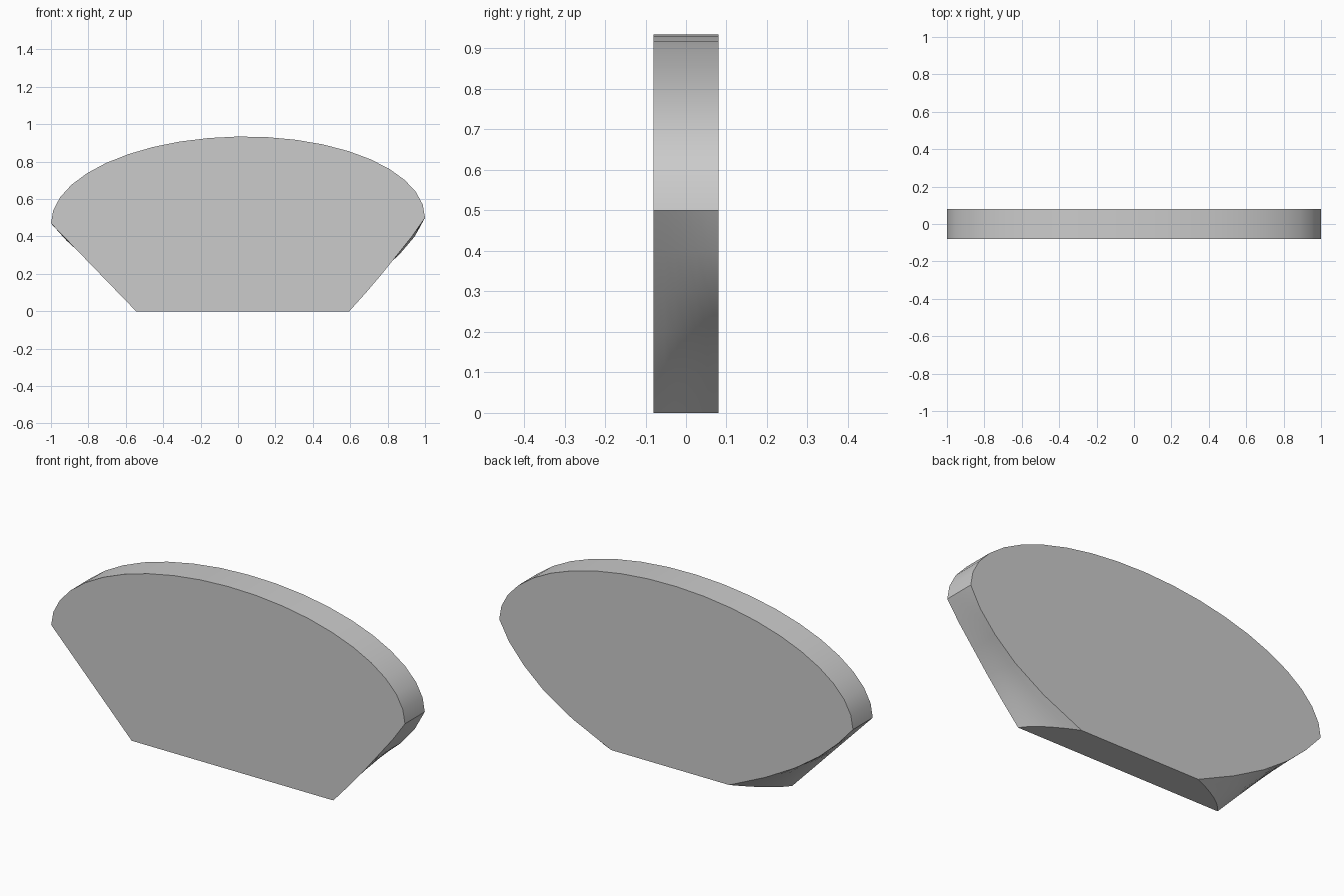
import bpy, bmesh, math

cube = bpy.data.objects.get("Cube")
if cube:
    bpy.data.objects.remove(cube, do_unlink=True)

HALF = 0.08      # half thickness
SLICES = 7       # outlines from back to front
ARC = 20         # segments of the domed top
RIGHT_Z, LEFT_Z = 0.5, 0.47

# Distances of the lower flanks from the middle, at even steps upwards
back_pos = [0.367, 0.585, 0.746, 0.86, 0.945, 1.0]
back_neg = [0.30, 0.505, 0.675, 0.81, 0.915, 1.0]
front_pos = [0.595, 0.685, 0.77, 0.85, 0.93, 1.0]
front_neg = [0.545 + 0.455 * i / 5 for i in range(6)]


def outline(t):
    """Closed outline at t = 0 (back) to 1 (front), as x, z pairs."""
    s = t + 0.55 * t * (1 - t)
    mix = lambda a, b: [p + (q - p) * s for p, q in zip(a, b)]
    pts = [(x, RIGHT_Z * i / 5) for i, x in enumerate(mix(back_pos, front_pos))]
    for k in range(1, ARC):
        a = math.pi * k / ARC
        x = math.cos(a)
        base = (RIGHT_Z + LEFT_Z) / 2 + (RIGHT_Z - LEFT_Z) / 2 * x
        pts.append((x, base + 0.449 * math.sin(a)))
    flank = [(-x, LEFT_Z * i / 5) for i, x in enumerate(mix(back_neg, front_neg))]
    return pts + flank[::-1]


# Loft the outlines into one solid
bm = bmesh.new()
rings = []
for j in range(SLICES):
    t = j / (SLICES - 1)
    y = HALF - 2 * HALF * t
    rings.append([bm.verts.new((x, y, z)) for x, z in outline(t)])
n = len(rings[0])
for a, b in zip(rings, rings[1:]):
    for i in range(n):
        k = (i + 1) % n
        f = bm.faces.new((a[i], a[k], b[k], b[i]))
        f.smooth = i != n - 1          # the base stays flat
    # Hard ridges at the base corners and the widest points
    for i in (0, 5, n - 6, n - 1):
        bm.edges.get((a[i], b[i])).smooth = False

# Flat front and back faces with hard borders
for ring in (rings[0], rings[-1]):
    cap = bm.faces.new(ring)
    cap.smooth = False
    for e in cap.edges:
        e.smooth = False
bmesh.ops.recalc_face_normals(bm, faces=bm.faces)

mesh = bpy.data.meshes.new("domed_slab")
bm.to_mesh(mesh)
bm.free()
slab = bpy.data.objects.new("domed_slab", mesh)
bpy.context.collection.objects.link(slab)

# Plain grey
grey = bpy.data.materials.new("light_grey")
grey.use_nodes = True
colour = (0.6, 0.6, 0.6, 1)
grey.diffuse_color = colour
grey.node_tree.nodes["Principled BSDF"].inputs["Base Color"].default_value = colour
mesh.materials.append(grey)
